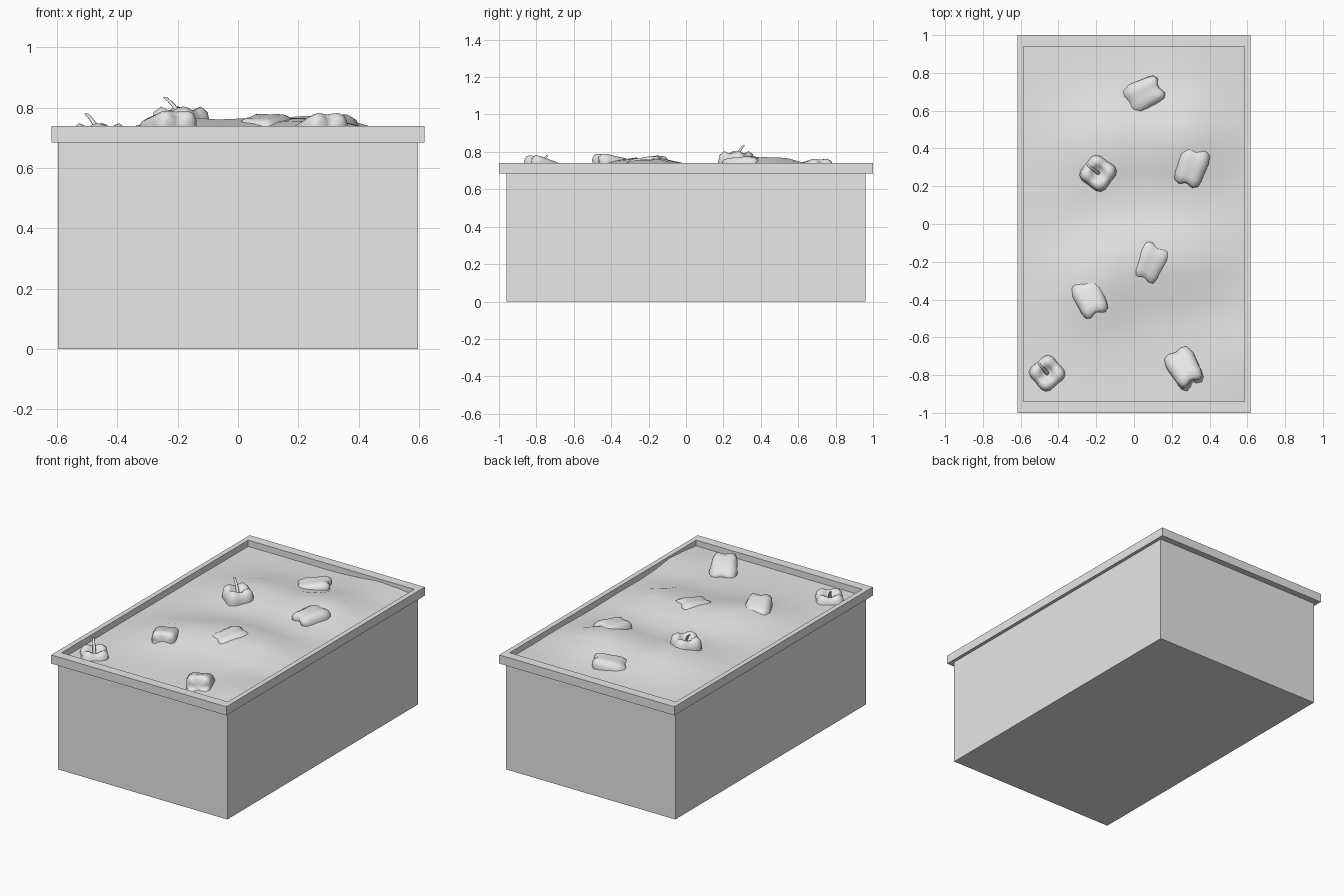
import bpy
import bmesh
from math import cos, sin, pi, exp
from mathutils import Vector, Matrix

default = bpy.data.objects.get("Cube")
if default:
    bpy.data.objects.remove(default, do_unlink=True)

# Single plain grey material
grey = bpy.data.materials.new("plain grey")
grey.use_nodes = True
colour = (0.8, 0.8, 0.8, 1)
grey.diffuse_color = colour
grey.node_tree.nodes["Principled BSDF"].inputs["Base Color"].default_value = colour


def finish(bm, name, smooth=False):
    bmesh.ops.recalc_face_normals(bm, faces=bm.faces[:])
    mesh = bpy.data.meshes.new(name)
    bm.to_mesh(mesh)
    bm.free()
    mesh.materials.append(grey)
    for poly in mesh.polygons:
        poly.use_smooth = smooth
    ob = bpy.data.objects.new(name, mesh)
    bpy.context.collection.objects.link(ob)
    return ob


def rectangle(bm, hx, hy, z):
    return [bm.verts.new((sx * hx, sy * hy, z))
            for sx, sy in ((-1, -1), (1, -1), (1, 1), (-1, 1))]


def bridge(bm, a, b):
    n = len(a)
    for i in range(n):
        bm.faces.new((a[i], a[(i + 1) % n], b[(i + 1) % n], b[i]))


# Planter box, closed below and open above
BOX_TOP, RIM_TOP = 0.685, 0.74
bm = bmesh.new()
low = rectangle(bm, 0.597, 0.96, 0)
bridge(bm, low, rectangle(bm, 0.597, 0.96, BOX_TOP))
bm.faces.new(low)
finish(bm, "planter_box")

# Overhanging rim frame
bm = bmesh.new()
loops = [rectangle(bm, *size) for size in (
    (0.618, 1, BOX_TOP), (0.618, 1, RIM_TOP),
    (0.586, 0.94, RIM_TOP), (0.586, 0.94, BOX_TOP))]
for i in range(4):
    bridge(bm, loops[i], loops[(i + 1) % 4])
finish(bm, "planter_rim")

# Soil mounds: x, y, height, spread
MOUNDS = ((-0.17, 0.42, 0.07, 0.15), (0.27, 0.46, 0.085, 0.14),
          (0.29, -0.2, 0.065, 0.13), (0.03, -0.12, 0.05, 0.13),
          (-0.2, -0.3, 0.065, 0.14), (0.55, -0.7, 0.03, 0.12),
          (0.35, 0.9, 0.025, 0.12))


def soil_height(x, y):
    return 0.7 + sum(h * exp(-((x - mx) ** 2 + (y - my) ** 2) / (2 * s * s))
                     for mx, my, h, s in MOUNDS)


bm = bmesh.new()
bmesh.ops.create_grid(bm, x_segments=9, y_segments=14, size=1)
for v in bm.verts:
    v.co.x *= 0.587
    v.co.y *= 0.941
    v.co.z = soil_height(v.co.x, v.co.y)
finish(bm, "soil", smooth=True)


# Bell peppers: lobed body turned from a profile
BODY = ((0.02, 0.06), (0.035, 0.085), (0.06, 0.097), (0.082, 0.08),
        (0.09, 0.04), (0.083, -0.02), (0.08, -0.06), (0.072, -0.09),
        (0.05, -0.1), (0.022, -0.085))
SIDES = 24


def place(origin, axis, bend):
    z = Vector(axis).normalized()
    x = Vector(bend)
    x = (x - z * x.dot(z)).normalized()
    turn = Matrix((x, z.cross(x), z)).transposed().to_4x4()
    return Matrix.Translation(origin) @ turn


def pepper(index, origin, axis, bend):
    frame = place(origin, axis, bend)
    bm = bmesh.new()
    rings = []
    for r, z in BODY:
        ring = []
        for i in range(SIDES):
            a = 2 * pi * i / SIDES
            lobe = cos(4 * a + pi)
            k = r * (1 + 0.1 * lobe)
            ring.append(bm.verts.new((k * cos(a), k * sin(a), z * (1 + 0.07 * lobe))))
        rings.append(ring)
    for a, b in zip(rings, rings[1:]):
        bridge(bm, a, b)
    bm.faces.new(rings[0])
    bm.faces.new(rings[-1])
    body = finish(bm, f"pepper_body_{index}", smooth=True)
    body.matrix_world = frame

    # Curved stem tapering toward the tip
    bm = bmesh.new()
    rings = []
    for step in range(7):
        t = step / 6
        r = 0.011 - 0.004 * t
        rings.append([bm.verts.new((0.065 * t * t + r * cos(a), r * sin(a), 0.05 + 0.085 * t))
                      for a in (2 * pi * i / 8 for i in range(8))])
    for a, b in zip(rings, rings[1:]):
        bridge(bm, a, b)
    bm.faces.new(rings[0])
    bm.faces.new(rings[-1])
    stem = finish(bm, f"pepper_stem_{index}", smooth=True)
    stem.matrix_world = frame


# Position, stem direction, stem bend
PEPPERS = (
    ((-0.19, 0.27, 0.7), (0, 0, 1), (-0.8, 0.6, 0)),
    ((-0.46, -0.79, 0.645), (0, 0, 1), (-0.6, 0.7, 0)),
    ((0.09, -0.2, 0.695), (0.4, 0.9, 0.05), (1, 0, 0)),
    ((0.305, 0.305, 0.695), (0.3, 0.93, 0), (1, 0, 0)),
    ((0.06, 0.69, 0.675), (-0.87, -0.45, -0.25), (0, 0, 1)),
    ((-0.23, -0.4, 0.7), (-0.4, 0.9, -0.3), (0, 0, 1)),
    ((0.27, -0.77, 0.685), (-0.45, 0.8, -0.4), (0, 0, 1)),
)
for number, spec in enumerate(PEPPERS, 1):
    pepper(number, *spec)
